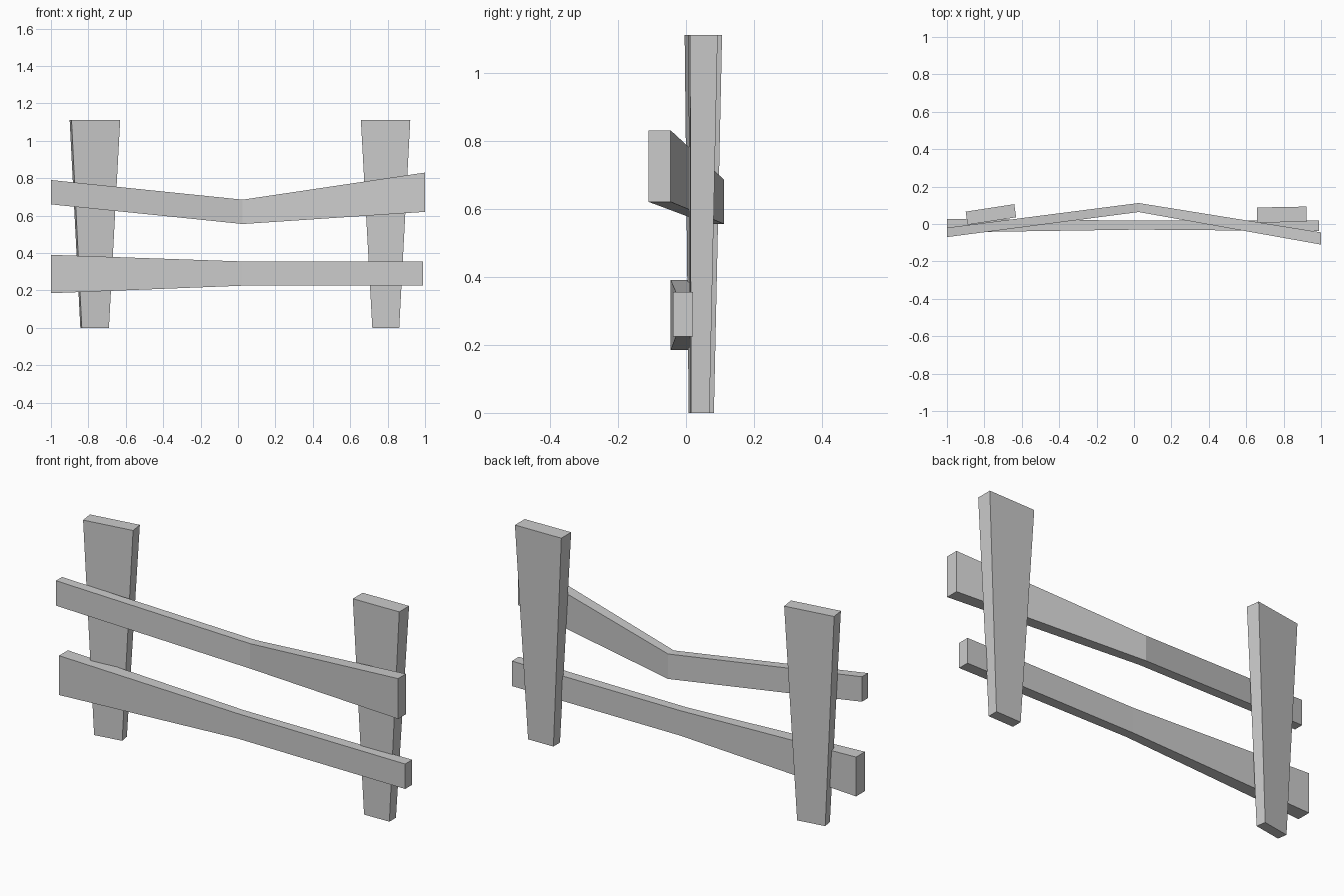
import bpy
import bmesh

cube = bpy.data.objects.get("Cube")
if cube:
    bpy.data.objects.remove(cube, do_unlink=True)

GREY = (0.6, 0.6, 0.6, 1)
wood = bpy.data.materials.new("plain_grey")
wood.use_nodes = True
wood.diffuse_color = GREY
wood.node_tree.nodes["Principled BSDF"].inputs["Base Color"].default_value = GREY


def loft(name, sections):
    """Join four-cornered cross-sections into one closed, flat-faced beam."""
    bm = bmesh.new()
    rings = [[bm.verts.new(p) for p in ring] for ring in sections]
    for a, b in zip(rings, rings[1:]):
        for i in range(4):
            j = (i + 1) % 4
            bm.faces.new((a[i], a[j], b[j], b[i]))
    bm.faces.new(rings[0])
    bm.faces.new(rings[-1])
    bmesh.ops.recalc_face_normals(bm, faces=bm.faces)
    mesh = bpy.data.meshes.new(name)
    bm.to_mesh(mesh)
    bm.free()
    mesh.materials.append(wood)
    obj = bpy.data.objects.new(name, mesh)
    bpy.context.collection.objects.link(obj)
    return obj


def rail(name, stations):
    """Each station: x, front y, back y, bottom z, top z."""
    loft(name, [[(x, y0, z0), (x, y1, z0), (x, y1, z1), (x, y0, z1)]
                for x, y0, y1, z0, z1 in stations])


def post(name, ends):
    """Each end: height, front left corner, width vector, thickness vector."""
    sections = []
    for z, (x, y), (wx, wy), (tx, ty) in ends:
        sections.append([(x, y, z), (x + wx, y + wy, z),
                         (x + wx + tx, y + wy + ty, z), (x + tx, y + ty, z)])
    loft(name, sections)


# Crooked rails, each bent and tapered about the middle
rail("upper_rail", [(-1, -0.07, -0.02, 0.66, 0.79),
                    (0.025, 0.064, 0.112, 0.555, 0.685),
                    (1, -0.11, -0.045, 0.62, 0.83)])
rail("lower_rail", [(-1, -0.045, 0.028, 0.185, 0.39),
                    (0.02, -0.03, 0.018, 0.225, 0.355),
                    (0.99, -0.038, 0.02, 0.225, 0.355)])

# Posts that widen upwards, the right one turned slightly
post("right_post", [(0, (-0.835, 0.008), (0.145, 0.024), (-0.008, 0.05)),
                    (1.11, (-0.89, -0.004), (0.26, 0.04), (-0.01, 0.07))])
post("left_post", [(0, (0.718, 0.012), (0.144, 0.003), (0, 0.054)),
                   (1.11, (0.657, 0.007), (0.264, 0.005), (0, 0.081))])
